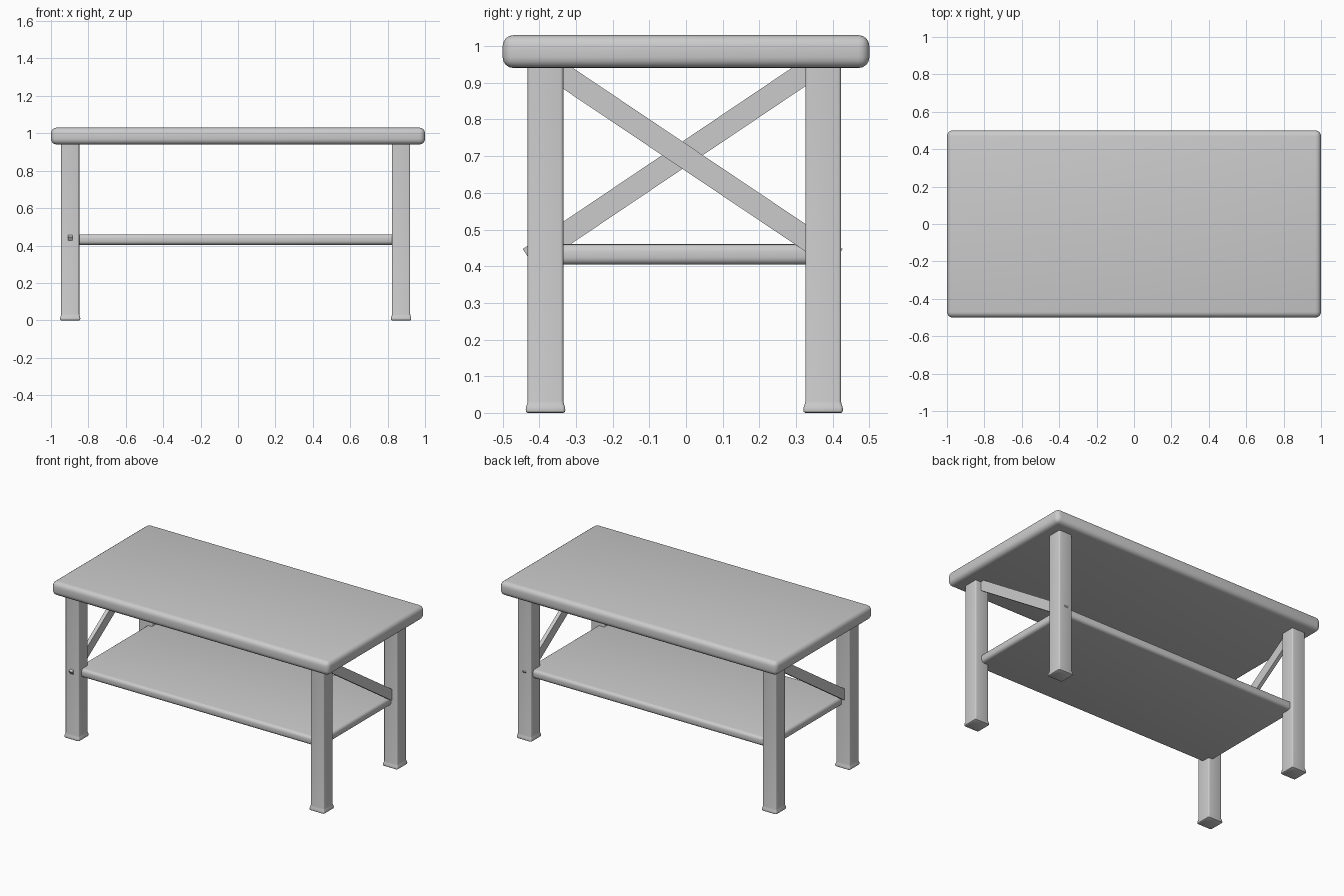
import bpy, bmesh, math
from mathutils import Matrix

if "Cube" in bpy.data.objects:
    bpy.data.objects.remove(bpy.data.objects["Cube"])


def finish(name, bm, smooth=True):
    bmesh.ops.recalc_face_normals(bm, faces=bm.faces)
    mesh = bpy.data.meshes.new(name)
    bm.to_mesh(mesh)
    bm.free()
    ob = bpy.data.objects.new(name, mesh)
    bpy.context.collection.objects.link(ob)
    if smooth:
        bpy.ops.object.select_all(action='DESELECT')
        ob.select_set(True)
        bpy.context.view_layer.objects.active = ob
        bpy.ops.object.shade_smooth_by_angle(angle=math.radians(35))
    return ob


def board(name, lo, hi, radius, segments=4):
    """Box between two corners with all edges rounded."""
    bm = bmesh.new()
    size = [b - a for a, b in zip(lo, hi)]
    mid = [(a + b) / 2 for a, b in zip(lo, hi)]
    bmesh.ops.create_cube(bm, size=1, matrix=Matrix.Translation(mid) @ Matrix.Diagonal((*size, 1)))
    bmesh.ops.bevel(bm, geom=bm.edges[:], offset=radius, segments=segments,
                    profile=0.5, affect='EDGES')
    return finish(name, bm)


def leg(name, x, y):
    """Square post with softened corners and a small flared foot."""
    bm = bmesh.new()
    rings = []
    for half, z in [(.049, 0), (.053, .003), (.054, .008), (.053, .016),
                    (.050, .025), (.0485, .032), (.0485, .96)]:
        ring = []
        r = .008
        for k, (sx, sy) in enumerate([(1, 1), (-1, 1), (-1, -1), (1, -1)]):
            for s in range(4):
                a = math.pi / 2 * (k + s / 3)
                ring.append(bm.verts.new((x + sx * (half - r) + r * math.cos(a),
                                          y + sy * (half - r) + r * math.sin(a), z)))
        rings.append(ring)
    n = len(rings[0])
    for a, b in zip(rings, rings[1:]):
        for i in range(n):
            j = (i + 1) % n
            bm.faces.new((a[i], a[j], b[j], b[i]))
    bm.faces.new(rings[0])
    bm.faces.new(rings[-1])
    return finish(name, bm)


def brace(name, x, low, high):
    """Flat diagonal bar between two (y, z) points."""
    dy, dz = high[0] - low[0], high[1] - low[1]
    mat = (Matrix.Translation((x, (low[0] + high[0]) / 2, (low[1] + high[1]) / 2))
           @ Matrix.Rotation(math.atan2(dz, dy), 4, 'X')
           @ Matrix.Diagonal((.024, math.hypot(dy, dz), .062, 1)))
    bm = bmesh.new()
    bmesh.ops.create_cube(bm, size=1, matrix=mat)
    return finish(name, bm, smooth=False)


# Table top and lower shelf
board("table_top", (-1, -.5, .94), (1, .5, 1.03), .03)
board("lower_shelf", (-.89, -.402, .404), (.876, .402, .46), .02)

# Four legs
for xn, x in (("left", -.897), ("right", .872)):
    for yn, y in (("front", -.383), ("back", .374)):
        leg(f"{yn}_{xn}_leg", x, y)

# One diagonal brace at each end, leaning opposite ways
brace("left_brace", -.897, (-.428, .421), (.41, .985))
brace("right_brace", .87, (.41, .421), (-.42, .978))
